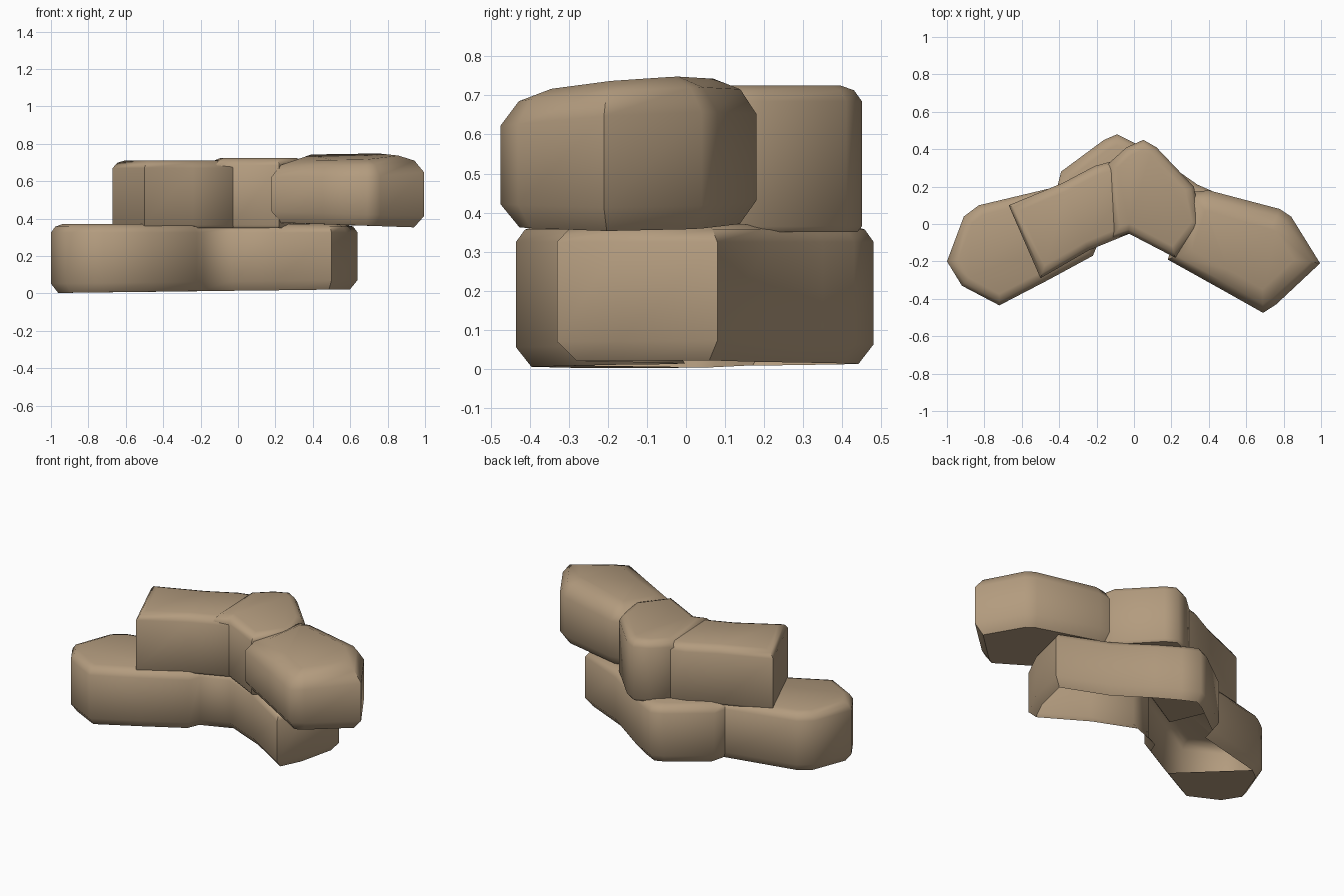
import bpy, bmesh, math
from mathutils import Vector

old = bpy.data.objects.get("Cube")
if old:
    bpy.data.objects.remove(old, do_unlink=True)

stone = bpy.data.materials.new("sandy_stone")
stone.use_nodes = True
stone.diffuse_color = (0.45, 0.33, 0.21, 1)
stone.node_tree.nodes["Principled BSDF"].inputs["Base Color"].default_value = stone.diffuse_color


def inset(points, d):
    """Move every side of a counter-clockwise outline inward by d."""
    result = []
    for i, p in enumerate(points):
        a = (p - points[i - 1]).normalized()
        b = (points[(i + 1) % len(points)] - p).normalized()
        na, nb = Vector((-a.y, a.x)), Vector((-b.y, b.x))
        result.append(p + (na + nb) * d / (1 + na.dot(nb)))
    return result


def block(name, outline, low, high, low_edge=0.015, edge=0.04,
          low_tilt=(0, 0), tilt=(0, 0), floor=None):
    """Worn stone of stacked rings; floor picks the corners closed underneath (all if None)."""
    points = [Vector(p) for p in outline]
    centre = sum(points, Vector((0, 0))) / len(points)
    rings = [(low, low_edge * 0.7, low_tilt), (low + low_edge, 0, low_tilt),
             (high - edge, 0, tilt), (high - edge * 0.3, edge * 0.45, tilt), (high, edge * 1.2, tilt)]
    bm = bmesh.new()
    loops = []
    for z, d, slope in rings:
        loops.append([bm.verts.new((q.x, q.y, z + Vector(slope).dot(p - centre)))
                      for p, q in zip(points, inset(points, d))])
    n = len(points)
    for lower, upper in zip(loops, loops[1:]):
        for i in range(n):
            j = (i + 1) % n
            bm.faces.new((lower[i], lower[j], upper[j], upper[i]))
    bm.faces.new(loops[-1])
    bm.faces.new([loops[0][i] for i in (floor or range(n))][::-1])
    mesh = bpy.data.meshes.new(name)
    bm.to_mesh(mesh)
    bm.free()
    mesh.materials.append(stone)
    obj = bpy.data.objects.new(name, mesh)
    bpy.context.collection.objects.link(obj)
    bpy.ops.object.select_all(action='DESELECT')
    obj.select_set(True)
    bpy.context.view_layer.objects.active = obj
    bpy.ops.object.shade_smooth_by_angle(angle=math.radians(50))


# Lower course: one bent run, hollow underneath except at its far end
block("lower_course",
      [(-0.83, 0.1), (-0.91, 0.04), (-1, -0.2), (-0.92, -0.33), (-0.72, -0.435), (-0.46, -0.3),
       (-0.22, -0.17), (-0.19, -0.1), (-0.03, -0.04), (0.2, -0.14), (0.5, -0.33), (0.58, -0.17),
       (0.64, 0.08), (0.34, 0.21), (0.14, 0.35), (0.01, 0.43), (-0.09, 0.48), (-0.16, 0.45),
       (-0.39, 0.28), (-0.41, 0.2)],
      0.012, 0.37, low_edge=0.05, edge=0.045, low_tilt=(0.012, 0), floor=range(6))

# Upper course: three stones following the bend
block("upper_short_stone",
      [(-0.67, 0.1), (-0.5, -0.29), (-0.24, -0.14), (-0.02, -0.05), (0.02, 0.2),
       (-0.1, 0.34), (-0.21, 0.31), (-0.38, 0.22)], 0.35, 0.71)
block("upper_corner_stone",
      [(-0.12, -0.08), (-0.03, -0.05), (0.22, -0.18), (0.36, 0.0), (0.32, 0.2),
       (0.12, 0.41), (0.05, 0.45), (-0.04, 0.41), (-0.14, 0.32)], 0.35, 0.725)
block("upper_long_stone",
      [(0.18, -0.19), (0.45, -0.34), (0.69, -0.475), (0.76, -0.43), (0.995, -0.21),
       (0.84, 0.04), (0.78, 0.08), (0.4, 0.18), (0.3, 0.17)], 0.365, 0.73,
      low_edge=0.06, edge=0.09, low_tilt=(-0.03, 0), tilt=(0.03, 0.06))
